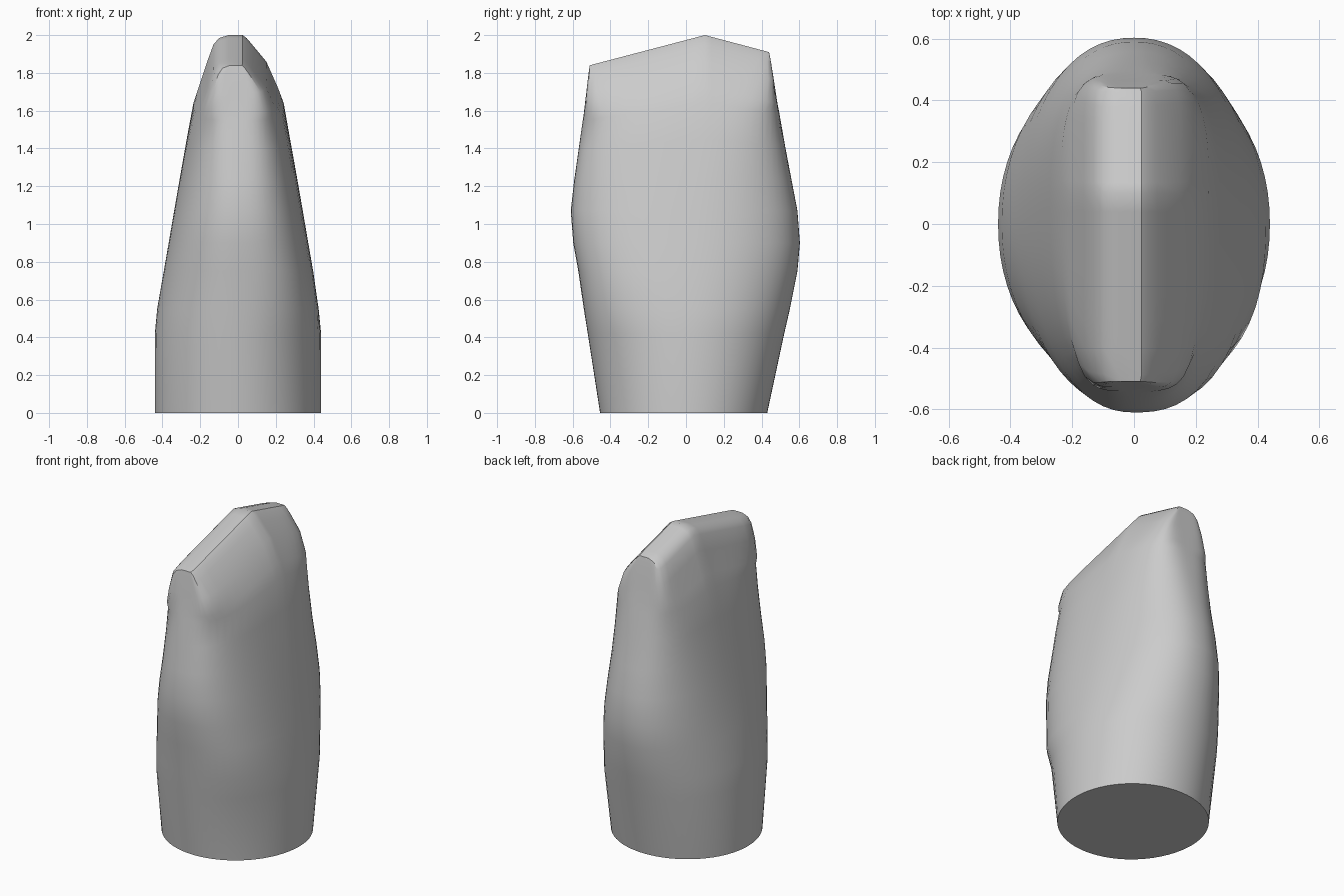
import bpy
import bmesh
from math import cos, sin, pi, radians

cube = bpy.data.objects.get("Cube")
if cube:
    bpy.data.objects.remove(cube, do_unlink=True)

SIDES = 64

# Cross-sections: height, -x and +x half widths, front y, back y, squareness, ridge follow, centre y
RINGS = [
    (0.00, .44, .44, -.455, .43, 2.0, 0, 0),
    (0.42, .44, .44, -.52, .52, 2.1, 0, 0),
    (0.55, .428, .427, -.541, .55, 2.1, 0, 0),
    (0.75, .393, .398, -.57, .59, 2.15, 0, 0),
    (0.90, .367, .372, -.597, .603, 2.2, 0, 0),
    (1.07, .338, .343, -.61, .59, 2.2, 0, .02),
    (1.25, .307, .312, -.592, .558, 2.3, .1, .04),
    (1.45, .272, .276, -.568, .524, 2.6, .3, .07),
    (1.64, .236, .242, -.547, .495, 3.2, .55, .1),
    (1.72, .21, .212, -.541, .484, 4.5, .8, .1),
    (1.86, .163, .15, -.528, .465, 8, 1, .1),
    (1.95, .13, .075, -.517, .45, 12, 1, .1),
    (1.985, .10, .045, -.512, .443, 16, 1, .1),
    (2.00, .05, .025, -.51, .44, 20, 1, .1),
]


def ridge_drop(y):
    """How far the sloping biting edge lies below its peak."""
    return (0.1 - y) * 0.262 if y < 0.1 else (y - 0.1) * 0.265


def ring_points(z, left, right, front, back, power, follow, centre):
    for i in range(SIDES):
        a = 2 * pi * i / SIDES
        c, s = cos(a), sin(a)
        # One corner of the crown is a little fuller than the others
        n = power + (0.35 if c > 0 and s < 0 and 0.5 < z < 1.5 else 0)
        r = (abs(c) ** n + abs(s) ** n) ** (-1 / n)
        x = r * c * (right if c > 0 else left)
        y = centre + r * s * (back - centre if s > 0 else centre - front)
        yield x, y, z - follow * ridge_drop(y)


# Tooth body lofted from the cross-sections
bm = bmesh.new()
loops = [[bm.verts.new(p) for p in ring_points(*ring)] for ring in RINGS]
for low, high in zip(loops, loops[1:]):
    for i in range(SIDES):
        j = (i + 1) % SIDES
        bm.faces.new((low[i], low[j], high[j], high[i]))

# Flat root cut
bm.faces.new(list(reversed(loops[0])))

# Biting edge: strips across the ridge, pairing both sides
top = loops[-1]
quarter = SIDES // 4
for k in range(-quarter, quarter):
    corners = [top[k], top[k + 1], top[(SIDES // 2 - k - 1) % SIDES],
               top[(SIDES // 2 - k) % SIDES]]
    bm.faces.new(list(dict.fromkeys(corners)))
bmesh.ops.recalc_face_normals(bm, faces=bm.faces)

mesh = bpy.data.meshes.new("tooth_crown")
bm.to_mesh(mesh)
bm.free()
tooth = bpy.data.objects.new("tooth_crown", mesh)
bpy.context.collection.objects.link(tooth)

# Plain light grey
grey = bpy.data.materials.new("light grey")
grey.use_nodes = True
colour = (0.6, 0.6, 0.6, 1)
grey.diffuse_color = colour
grey.node_tree.nodes["Principled BSDF"].inputs["Base Color"].default_value = colour
mesh.materials.append(grey)

bpy.ops.object.select_all(action="DESELECT")
tooth.select_set(True)
bpy.context.view_layer.objects.active = tooth
bpy.ops.object.shade_smooth_by_angle(angle=radians(35))
